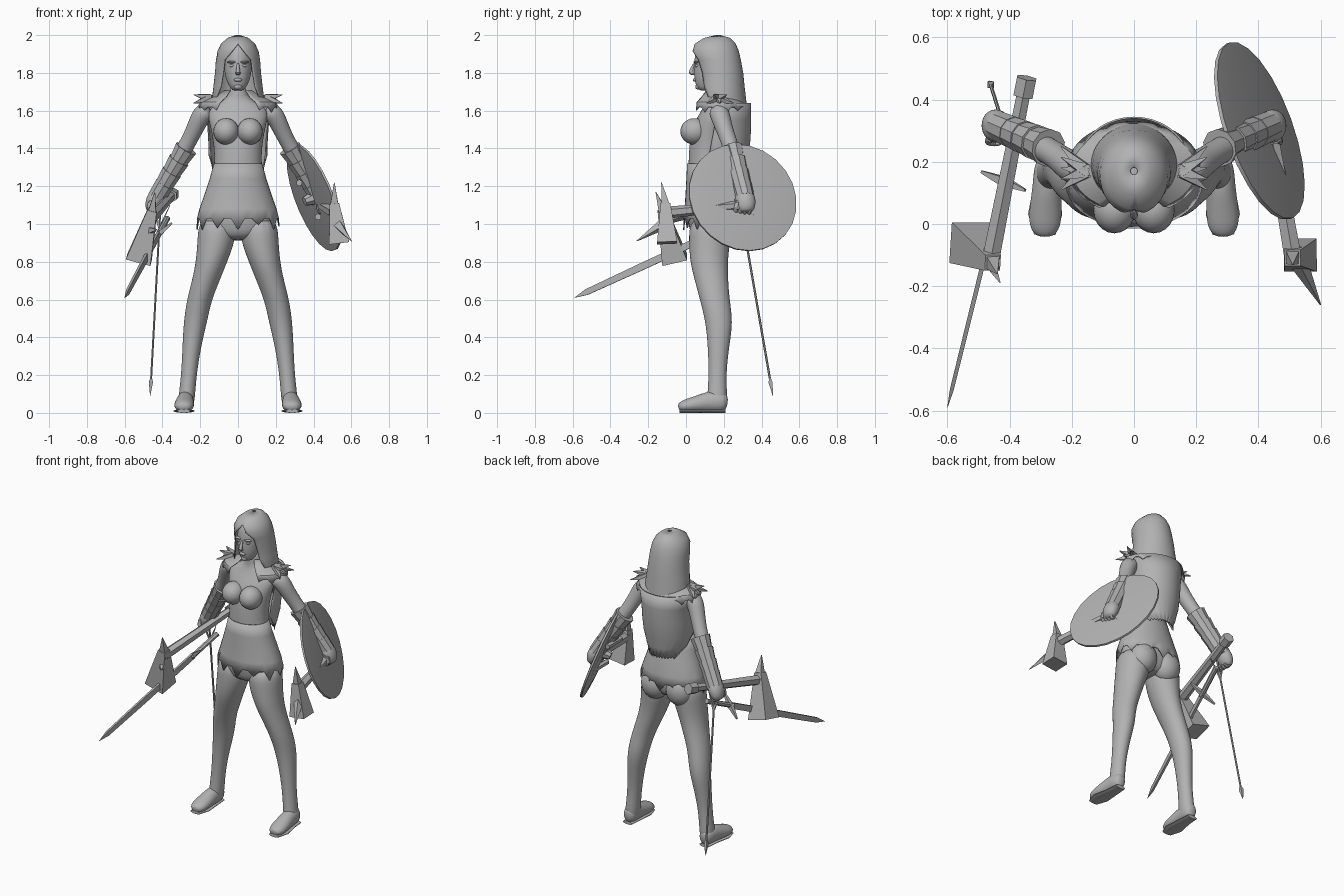
import bpy, bmesh, math, random
from mathutils import Vector, Matrix

random.seed(4)
if "Cube" in bpy.data.objects:
    bpy.data.objects.remove(bpy.data.objects["Cube"])

GREY = (0.45, 0.45, 0.45, 1)
clay = bpy.data.materials.new("plain grey")
clay.use_nodes = True
clay.diffuse_color = GREY
clay.node_tree.nodes["Principled BSDF"].inputs["Base Color"].default_value = GREY
X, Y, Z = Vector((1, 0, 0)), Vector((0, 1, 0)), Vector((0, 0, 1))


def finish(name, bm, sub=0, mirror=False, thick=0, angle=40):
    """Turn a bmesh into a shaded object with its modifiers."""
    bmesh.ops.remove_doubles(bm, verts=bm.verts, dist=0.0002)
    bmesh.ops.recalc_face_normals(bm, faces=bm.faces)
    mesh = bpy.data.meshes.new(name)
    bm.to_mesh(mesh)
    bm.free()
    mesh.materials.append(clay)
    ob = bpy.data.objects.new(name, mesh)
    bpy.context.collection.objects.link(ob)
    bpy.ops.object.select_all(action="DESELECT")
    ob.select_set(True)
    bpy.context.view_layer.objects.active = ob
    bpy.ops.object.shade_smooth_by_angle(angle=math.radians(angle))
    if mirror:
        ob.modifiers.new("mirror", "MIRROR").use_clip = False
    if thick:
        ob.modifiers.new("thickness", "SOLIDIFY").thickness = thick
    if sub:
        ob.modifiers.new("smooth", "SUBSURF").levels = sub
        ob.modifiers["smooth"].render_levels = sub
    return ob


def skin(bm, rings, closed):
    """Bridge equal rings of points with quads."""
    rows = [[bm.verts.new(p) for p in ring] for ring in rings]
    n = len(rows[0])
    for a, b in zip(rows, rows[1:]):
        for i in range(n if closed else n - 1):
            j = (i + 1) % n
            bm.faces.new((a[i], a[j], b[j], b[i]))
    if closed:
        bm.faces.new(rows[0])
        bm.faces.new(rows[-1])


def tube(name, pts, n=16, level=False, **kw):
    """Loft ellipses (x, y, z, width, depth) along a path."""
    c = [Vector(p[:3]) for p in pts]
    whole = (c[-1] - c[0]).normalized()
    hint = Y if abs(whole.y) < 0.85 else Z
    rings = []
    for i, p in enumerate(pts):
        t = whole if not level else Z
        if not level and len(pts) > 2:
            t = (c[min(i + 1, len(c) - 1)] - c[max(i - 1, 0)]).normalized()
        u = hint.cross(t).normalized()
        v = t.cross(u)
        angles = [math.tau * (k + 0.5) / n for k in range(n)]
        rings.append([c[i] + u * p[3] * math.cos(a) + v * p[-1] * math.sin(a) for a in angles])
    bm = bmesh.new()
    skin(bm, rings, True)
    return finish(name, bm, **kw)


def bar(name, start, end, r1, r2, n=4, **kw):
    return tube(name, [(*start, r1), (*end, r2)], n, **kw)


def shell(name, rows, n=36, jag=0, **kw):
    """Cloth or hair wrapped round the back; rows are (z, y, width, depth, front gap)."""
    rings = []
    for z, cy, rx, ry, gap in rows:
        half = math.pi - math.radians(gap)
        ring = []
        for k in range(n + 1):
            a = half * (2 * k / n - 1)
            ring.append(Vector((rx * math.sin(a), cy + ry * math.cos(a), z)))
        rings.append(ring)
    for k in range(0, n, 3):
        rings[-1][k].z -= jag * random.uniform(0.5, 1)
    rings[-1][-1].z = rings[-1][0].z
    bm = bmesh.new()
    skin(bm, rings, False)
    return finish(name, bm, thick=0.006, **kw)


def blob(name, centre, radii, **kw):
    bm = bmesh.new()
    m = Matrix.Translation(centre) @ Matrix.Diagonal((*radii, 1))
    bmesh.ops.create_uvsphere(bm, u_segments=20, v_segments=12, radius=1, matrix=m)
    return finish(name, bm, **kw)


# Body
tube("torso", [(0, .15, 1.74, .045), (0, .16, 1.67, .05), (0, .16, 1.64, .11, .06),
               (0, .155, 1.6, .17, .075), (0, .13, 1.52, .15, .1), (0, .12, 1.42, .13, .105),
               (0, .11, 1.3, .125, .1), (0, .12, 1.2, .155, .11), (0, .125, 1.08, .19, .12),
               (0, .13, .98, .195, .12), (0, .13, .91, .13, .09)], level=True, sub=2)
blob("bust", (.063, .045, 1.49), (.068, .075, .07), mirror=True)
tube("legs", [(.11, .13, 1.04, .1, .115), (.112, .125, .92, .104, .112), (.14, .12, .8, .084, .102),
              (.17, .135, .7, .075, .09), (.205, .152, .6, .067, .08), (.226, .177, .48, .063, .074),
              (.245, .172, .35, .05, .057), (.26, .166, .2, .041, .046),
              (.272, .166, .08, .045, .055), (.275, .16, .03, .04, .05)],
     level=True, sub=2, mirror=True)
blob("buttocks", (.09, .19, .98), (.09, .08, .1), mirror=True)
tube("boots", [(.275, .222, .055, .025, .035), (.277, .19, .06, .046, .058), (.28, .12, .06, .046, .056),
               (.284, .05, .045, .054, .043), (.287, -.01, .036, .052, .034),
               (.287, -.042, .028, .028, .02)], sub=2, mirror=True)
tube("soles", [(.28, .21, .01, .035, .01), (.28, .13, .01, .042, .01), (.286, .03, .01, .056, .01),
               (.287, -.035, .01, .035, .01)], mirror=True)
tube("arms", [(.15, .165, 1.61, .05), (.195, .18, 1.58, .055), (.225, .2, 1.51, .046),
              (.27, .235, 1.42, .042), (.33, .26, 1.32, .046), (.42, .305, 1.17, .034)],
     sub=2, mirror=True)

# Stepped bracers and fists
elbow, wrist = Vector((.275, .245, 1.4)), Vector((.425, .31, 1.15))
for i in range(4):
    a, b = elbow.lerp(wrist, i / 4), elbow.lerp(wrist, (i + 1.2) / 4)
    bar("bracer_plate", a, b, .062 - .003 * i, .05, 10, mirror=True, angle=30)
tube("fists", [(.415, .305, 1.18, .035), (.435, .312, 1.14, .048, .056),
               (.452, .318, 1.1, .044, .054), (.465, .322, 1.06, .025, .035)],
     sub=2, mirror=True)
for k in range(4):
    y = .275 + .024 * k
    tube("fingers", [(.46, y, 1.13, .014), (.475, y - .01, 1.09, .014), (.45, y - .015, 1.05, .013),
                     (.42, y - .01, 1.07, .012)], 8, sub=1, mirror=True)

# Head and face
tube("head", [(0, .1, 1.705, .025), (0, .098, 1.72, .042, .042), (0, .115, 1.76, .062, .07),
              (0, .13, 1.8, .072, .09), (0, .135, 1.86, .077, .093), (0, .145, 1.92, .075, .095),
              (0, .15, 1.965, .05, .065)], 20, level=True, sub=2)
tube("nose", [(0, .046, 1.855, .007), (0, .032, 1.825, .009), (0, .022, 1.8, .014),
              (0, .042, 1.787, .013)], 10, level=True, sub=1)
blob("brows", (.032, .054, 1.857), (.026, .014, .007), mirror=True)
blob("eyes", (.031, .059, 1.838), (.016, .012, .008), mirror=True)
blob("lips", (0, .05, 1.763), (.022, .014, .01))
blob("chin", (0, .066, 1.727), (.022, .017, .016))

# Long hair with an open front
shell("hair", [(2, .17, .012, .012, 0), (1.985, .165, .055, .07, 0), (1.955, .155, .09, .108, 0),
               (1.915, .155, .109, .125, 16), (1.87, .165, .117, .125, 36), (1.8, .18, .122, .123, 40),
               (1.73, .185, .13, .125, 44), (1.67, .19, .138, .127, 55), (1.62, .205, .135, .118, 85),
               (1.53, .23, .122, .1, 88), (1.44, .25, .1, .085, 92)], jag=.04, angle=60)

# Mantle, cape and skirt
shell("mantle", [(1.71, .17, .07, .075, 35), (1.675, .17, .125, .1, 30), (1.645, .175, .2, .135, 28),
                 (1.62, .18, .215, .15, 32)], jag=.03, angle=30)
for k in range(5):
    y = .11 + .035 * k
    bar("mantle_feathers", (.15, .17, 1.665), (.235, y, 1.64 + .045 * (k % 2)), .03, .002, mirror=True)
shell("cape", [(1.64, .18, .185, .165, 70), (1.55, .18, .165, .165, 82), (1.45, .18, .158, .162, 75),
               (1.36, .17, .155, .16, 72), (1.28, .17, .135, .145, 95), (1.22, .17, .12, .135, 130)],
      jag=.015, angle=50)
shell("skirt", [(1.32, .11, .128, .104, 0), (1.24, .117, .15, .115, 0), (1.15, .125, .18, .128, 0),
                (1.08, .13, .204, .138, 0), (1.03, .13, .22, .145, 0)], jag=.065, angle=50)

# Round shield strapped to the left arm
normal = Vector((1, .36, .39)).normalized()
hub = Vector((.405, .3, 1.14))
tube("shield", [(*(hub + normal * d), r) for d, r in ((-.016, .2), (-.008, .3), (.004, .3), (.014, .2))], 24)
for s in (-1, 1):
    mid = hub - normal * .035 + Vector((.05, 0, -.09)) * s
    bar("shield_strap", mid - Y * .07, mid + Y * .07, .018, .018, 6)
bar("shield_grip", hub - normal * .06, hub, .025, .04, 8)


# Spiked hammers, one beside each hand
def hammer(side, butt, head, foot, top, tip, size):
    butt, head, foot, top, tip = map(Vector, (butt, head, foot, top, tip))
    bar(side + "_hammer_shaft", butt, head, .024, .032, 6)
    bar(side + "_hammer_pommel", butt, butt.lerp(head, .1), .036, .036, 6)
    bar(side + "_hammer_block", head.lerp(top, .3), foot, .036, size)
    bar(side + "_hammer_crest", head, top, .04, .002)
    bar(side + "_hammer_spike", head.lerp(foot, .3), tip, .035, .002)


hammer("left", (.44, .3, 1.1), (.51, -.1, 1.06), (.535, -.1, .9), (.51, -.13, 1.22), (.6, -.26, .91), .075)
hammer("right", (-.345, .47, 1.16), (-.46, -.11, 1.03), (-.525, -.06, .81), (-.44, -.16, 1.17),
       (-.43, -.19, .97), .095)

# Sword in the right hand
hilt, point = Vector((-.375, .32, 1.03)), Vector((-.6, -.59, .61))
along = lambda f: tuple(hilt.lerp(point, f))
tube("sword_blade", [(*along(.2), .01, .026), (*along(.6), .01, .027), (*along(.93), .009, .022),
                     (*along(1), .001, .001)], 4)
bar("sword_grip", along(0), along(.22), .016, .016, 8)
cross = Vector((.07, -.03, .06))
guard = Vector(along(.2))
for s in (-1, 1):
    bar("sword_guard", guard, guard + cross * s, .02, .006)

# Slender arrow hanging from the right hand
nock, barb = Vector((-.41, .285, 1.1)), Vector((-.465, .46, .09))
bar("arrow_shaft", nock, nock.lerp(barb, .92), .006, .006, 6)
tube("arrow_head", [(*nock.lerp(barb, f), r) for f, r in ((.9, .004), (.93, .015), (1, .001))], 4)
for s in (-1, 1):
    bar("arrow_fletching", nock.lerp(barb, .12), nock + X * .05 * s, .008, .002)
